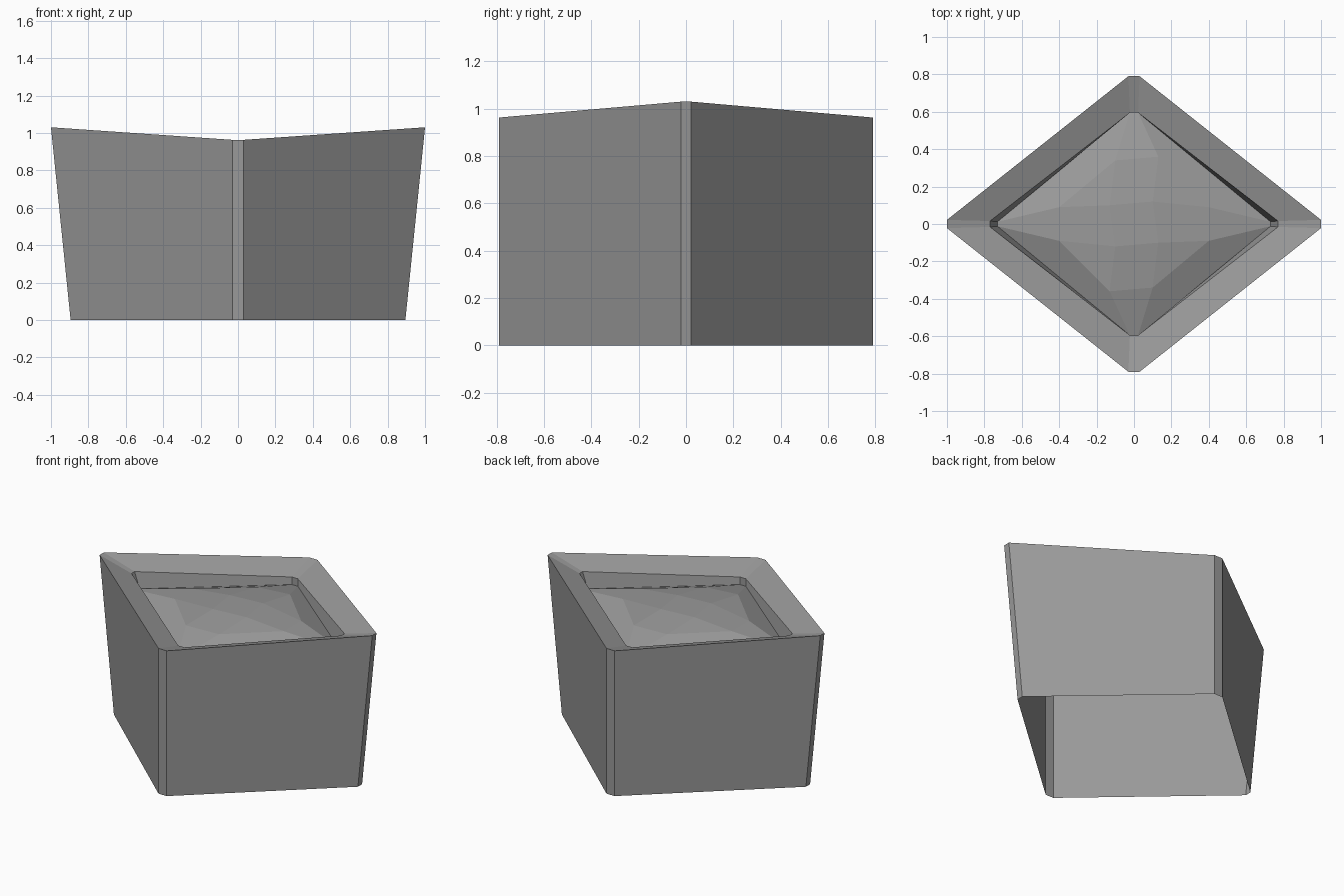
import bpy, bmesh

cube = bpy.data.objects.get("Cube")
if cube:
    bpy.data.objects.remove(cube, do_unlink=True)

grey = bpy.data.materials.new("stone grey")
grey.use_nodes = True
colour = (0.32, 0.32, 0.32, 1)
grey.diffuse_color = colour
grey.node_tree.nodes["Principled BSDF"].inputs["Base Color"].default_value = colour


def diamond(bm, rx, ry, hx, hy, zx, zy):
    """Rhombus loop with four clipped corners; side and end corners have own heights."""
    pts = [(rx, -hy, zx), (rx, hy, zx), (hx, ry, zy), (-hx, ry, zy),
           (-rx, hy, zx), (-rx, -hy, zx), (-hx, -ry, zy), (hx, -ry, zy)]
    return [bm.verts.new(p) for p in pts]


def bridge(bm, lower, upper):
    n = len(lower)
    for i in range(n):
        j = (i + 1) % n
        bm.faces.new((lower[i], lower[j], upper[j], upper[i]))


def half_turn(points):
    """Complete a loop by repeating it rotated by 180 degrees."""
    return points + [(-x, -y, z) for x, y, z in points]


def finish(bm, name):
    mesh = bpy.data.meshes.new(name)
    bm.to_mesh(mesh)
    bm.free()
    mesh.materials.append(grey)
    obj = bpy.data.objects.new(name, mesh)
    bpy.context.collection.objects.link(obj)


# Planter shell: open base, leaning side corners, sloped rim, short inner wall
bm = bmesh.new()
loops = [diamond(bm, 0.895, 0.79, 0.03, 0.022, 0, 0),
         diamond(bm, 1.0, 0.79, 0.03, 0.022, 1.03, 0.963),
         diamond(bm, 0.77, 0.595, 0.022, 0.016, 0.967, 0.91),
         diamond(bm, 0.73, 0.595, 0.022, 0.012, 0.865, 0.86)]
for lower, upper in zip(loops, loops[1:]):
    bridge(bm, lower, upper)
finish(bm, "planter_shell")

# Faceted soil mound
bm = bmesh.new()
edge = diamond(bm, 0.73, 0.595, 0.022, 0.012, 0.865, 0.86)
slope = [bm.verts.new(p) for p in half_turn(
    [(0.4, -0.09, 0.925), (0.4, 0.09, 0.925), (0.13, 0.36, 0.925), (-0.1, 0.34, 0.92)])]
crown = [bm.verts.new(p) for p in half_turn([(0.13, -0.1, 0.95), (0.1, 0.12, 0.95)])]
bridge(bm, edge, slope)
for k in range(4):
    a, b = 2 * k, 2 * k + 1
    c = (b + 1) % 8
    here, following = crown[k], crown[(k + 1) % 4]
    bm.faces.new((slope[a], slope[b], following, here))
    bm.faces.new((slope[b], slope[c], following))
bm.faces.new(crown)
finish(bm, "soil_mound")
